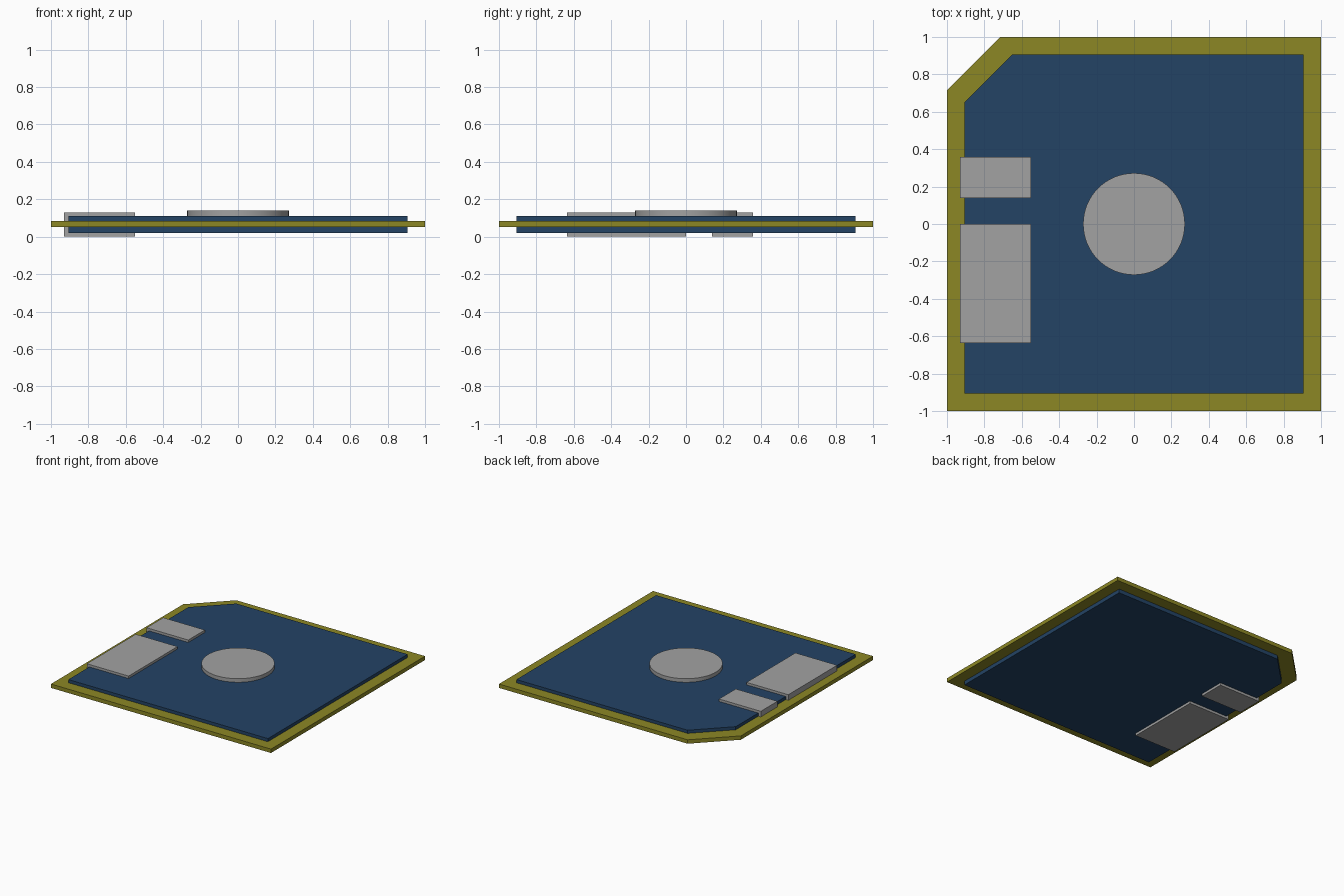
import bpy, bmesh, math

if "Cube" in bpy.data.objects:
    bpy.data.objects.remove(bpy.data.objects["Cube"])


def material(name, rgb):
    m = bpy.data.materials.new(name)
    m.diffuse_color = (*rgb, 1.0)
    m.use_nodes = True
    m.node_tree.nodes["Principled BSDF"].inputs["Base Color"].default_value = m.diffuse_color
    return m


OLIVE = material("olive yellow", (0.265, 0.245, 0.018))
BLUE = material("navy blue", (0.017, 0.056, 0.130))
GREY = material("light grey", (0.36, 0.36, 0.36))


def prism(name, outline, z0, z1, mat):
    """Extrude a flat outline from z0 up to z1."""
    bm = bmesh.new()
    face = bm.faces.new([bm.verts.new((x, y, z0)) for x, y in outline])
    ext = bmesh.ops.extrude_face_region(bm, geom=[face], use_keep_orig=True)
    for g in ext["geom"]:
        if isinstance(g, bmesh.types.BMVert):
            g.co.z = z1
    bmesh.ops.recalc_face_normals(bm, faces=bm.faces)
    mesh = bpy.data.meshes.new(name)
    bm.to_mesh(mesh)
    bm.free()
    mesh.materials.append(mat)
    ob = bpy.data.objects.new(name, mesh)
    bpy.context.collection.objects.link(ob)
    return ob


def clipped_square(half, cut):
    """Square with its back left corner cut off."""
    return [(-half, -half), (half, -half), (half, half),
            (-half + cut, half), (-half, half - cut)]


def rectangle(x0, x1, y0, y1):
    return [(x0, y0), (x1, y0), (x1, y1), (x0, y1)]


# Thin rim plate and the thicker body passing through it
prism("rim_plate", clipped_square(1.0, 0.285), 0.052, 0.084, OLIVE)
prism("body_slab", clipped_square(0.907, 0.257), 0.02, 0.11, BLUE)

# Contact blocks on the left, showing above and below the body
prism("large_block", rectangle(-0.93, -0.55, -0.635, 0.0), 0.0, 0.13, GREY)
prism("small_block", rectangle(-0.93, -0.55, 0.14, 0.357), 0.0, 0.13, GREY)

# Round button in the centre of the top
circle = [(0.272 * math.cos(2 * math.pi * i / 64), 0.272 * math.sin(2 * math.pi * i / 64))
          for i in range(64)]
disc = prism("centre_disc", circle, 0.105, 0.14, GREY)
bpy.context.view_layer.objects.active = disc
disc.select_set(True)
bpy.ops.object.shade_smooth_by_angle(angle=math.radians(30))
